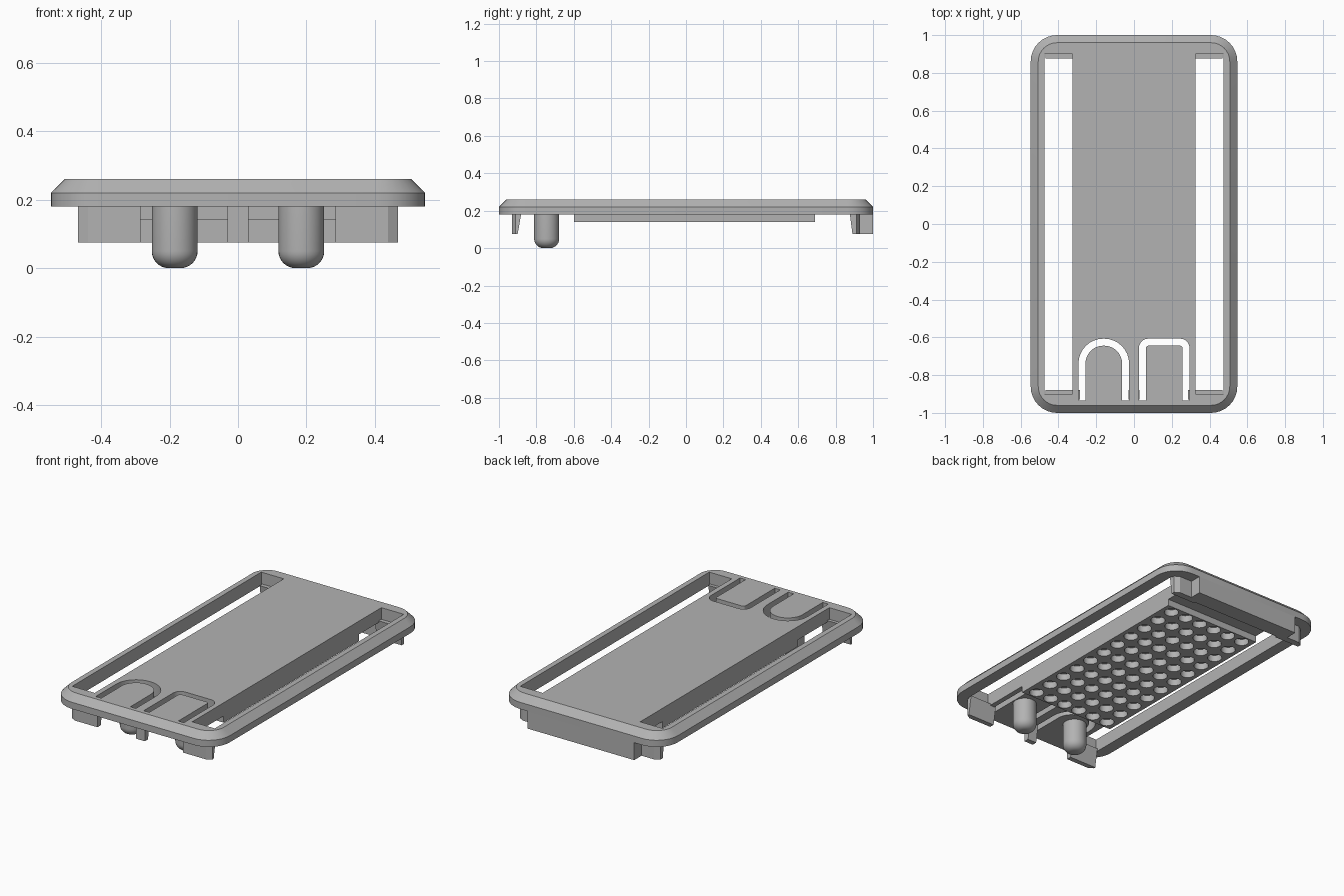
import bpy, bmesh
from math import sin, cos, pi

if "Cube" in bpy.data.objects:
    bpy.data.objects.remove(bpy.data.objects["Cube"])

grey = bpy.data.materials.new("plain grey")
grey.use_nodes = True
grey.diffuse_color = (0.45, 0.45, 0.45, 1)
grey.node_tree.nodes["Principled BSDF"].inputs["Base Color"].default_value = grey.diffuse_color


def finish(name, bm):
    bmesh.ops.recalc_face_normals(bm, faces=bm.faces)
    mesh = bpy.data.meshes.new(name)
    bm.to_mesh(mesh)
    bm.free()
    mesh.materials.append(grey)
    obj = bpy.data.objects.new(name, mesh)
    bpy.context.collection.objects.link(obj)
    return obj


def loft(bm, layers):
    """Closed solid through (outline, height) layers of equal point count."""
    rings = [[bm.verts.new((x, y, z)) for x, y in pts] for pts, z in layers]
    n = len(rings[0])
    for a, b in zip(rings, rings[1:]):
        for i in range(n):
            j = (i + 1) % n
            bm.faces.new((a[i], a[j], b[j], b[i]))
    bm.faces.new(rings[0][::-1])
    bm.faces.new(rings[-1])


def rect(x0, x1, y0, y1):
    return [(x0, y0), (x1, y0), (x1, y1), (x0, y1)]


def arc(cx, cy, r, start, end, steps=8):
    angles = [start + (end - start) * i / steps for i in range(steps + 1)]
    return [(cx + r * cos(a), cy + r * sin(a)) for a in angles]


def rounded_rect(hx, hy, r):
    pts = []
    for k, (sx, sy) in enumerate([(1, 1), (-1, 1), (-1, -1), (1, -1)]):
        pts += arc(sx * (hx - r), sy * (hy - r), r, k * pi / 2, (k + 1) * pi / 2)
    return pts


def arch_line(cx, half, top, r, foot):
    """Open line up one side, over the rounded top and down the other."""
    return ([(cx + half, foot)] + arc(cx + half - r, top - r, r, 0, pi / 2)
            + arc(cx - half + r, top - r, r, pi / 2, pi) + [(cx - half, foot)])


def cut(obj, cutter):
    mod = obj.modifiers.new("cut", "BOOLEAN")
    mod.object = cutter
    mod.solver = "EXACT"
    cutter.hide_render = True
    bpy.context.view_layer.update()
    graph = bpy.context.evaluated_depsgraph_get()
    mesh = bpy.data.meshes.new_from_object(obj.evaluated_get(graph))
    obj.modifiers.clear()
    obj.data = mesh
    bpy.data.objects.remove(cutter)


def smooth(obj):
    bpy.ops.object.select_all(action="DESELECT")
    obj.select_set(True)
    bpy.context.view_layer.objects.active = obj
    bpy.ops.object.shade_smooth_by_angle(angle=0.5)


# Cover plate with chamfered upper rim
W, L, BASE, TOP = 0.547, 1.0, 0.18, 0.26
bm = bmesh.new()
outline = rounded_rect(W, L, 0.14)
loft(bm, [(outline, BASE), (outline, 0.22), (rounded_rect(W - 0.04, L - 0.04, 0.10), TOP)])
plate = finish("cover_plate", bm)

# Long side slots and the slits around the two push tabs
bm = bmesh.new()
for s in (-1, 1):
    loft(bm, [(rect(s * 0.4 - 0.075, s * 0.4 + 0.075, -0.9, 0.9), z) for z in (0.1, 0.4)])
for cx, corner in ((-0.16, 0.132), (0.16, 0.05)):
    gap = 0.037
    outer = arch_line(cx, 0.134, -0.607, corner, -0.935)
    inner = arch_line(cx, 0.134 - gap, -0.607 - gap, max(corner - gap, 0.015), -0.935)
    loft(bm, [(outer + inner[::-1], z) for z in (0.1, 0.4)])
cut(plate, finish("slot_cutter", bm))
smooth(plate)

# Pad beneath the plate, drilled with a grid of holes
bm = bmesh.new()
loft(bm, [(rect(-0.325, 0.325, -0.6, 0.69), z) for z in (0.14, BASE)])
pad = finish("perforated_pad", bm)
bm = bmesh.new()
COLS, ROWS = 6, 11
for i in range(COLS):
    for j in range(ROWS):
        x = (i - (COLS - 1) / 2) * 0.104
        y = 0.045 + (j - (ROWS - 1) / 2) * 0.119
        ring = arc(x, y, 0.041, 0, 2 * pi, 20)[:-1]
        loft(bm, [(ring, z) for z in (0.1, 0.2)])
cut(pad, finish("hole_cutter", bm))
smooth(pad)

# Round-ended posts under the push tabs
for side, s in (("right", -1), ("left", 1)):
    bm = bmesh.new()
    R, F = 0.067, 0.05
    profile = [(R - F + F * sin(a), F - F * cos(a)) for a in [i * pi / 16 for i in range(9)]]
    profile.append((R, BASE + 0.01))
    loft(bm, [(arc(s * 0.185, -0.745, r, 0, 2 * pi, 32)[:-1], z) for r, z in profile])
    smooth(finish(side + "_post", bm))

# Tapered front clips and rear corner clips
LOW = 0.075


def clip(name, s, x0, x1, face, low_back, top_back, corner):
    d = 1 if top_back > face else -1

    def shape(back):
        pts = [(x0, face), (x1 - corner, face), (x1, face + d * corner * 0.6),
               (x1, back), (x0, back)]
        return [(s * x, y) for x, y in pts]
    bm = bmesh.new()
    loft(bm, [(shape(low_back), LOW), (shape(top_back), BASE + 0.01)])
    finish(name, bm)


for side, s in (("right", -1), ("left", 1)):
    clip(side + "_front_clip", s, 0.285, 0.468, -0.93, -0.9, -0.88, 0.03)
    clip(side + "_rear_clip", s, 0.3, 0.468, 0.93, 0.89, 0.875, 0.03)
clip("centre_front_clip", 1, -0.03, 0.03, -0.93, -0.9, -0.88, 0.001)

# Rear wall flush with the back edge
bm = bmesh.new()
loft(bm, [(rect(-0.355, 0.355, 0.9, L), z) for z in (LOW, BASE)])
finish("rear_wall", bm)
